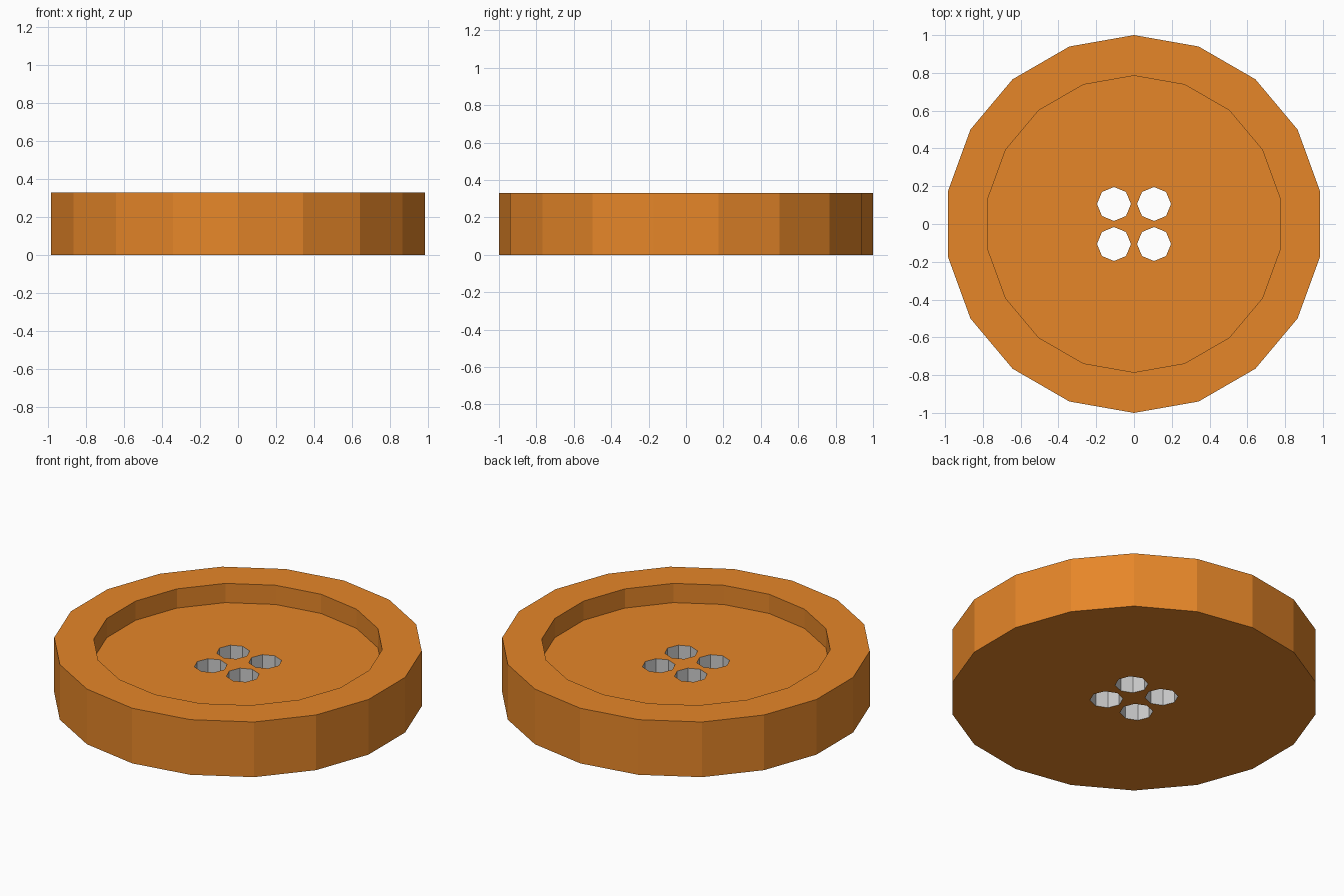
import bpy, bmesh
from math import sin, cos, pi

if "Cube" in bpy.data.objects:
    bpy.data.objects.remove(bpy.data.objects["Cube"])


def material(name, color):
    m = bpy.data.materials.new(name)
    m.diffuse_color = color
    m.use_nodes = True
    m.node_tree.nodes["Principled BSDF"].inputs["Base Color"].default_value = m.diffuse_color
    return m


MATS = [material("orange", (0.79, 0.24, 0.022, 1)),
        material("grey", (0.8, 0.8, 0.8, 1))]


def lathe(bm, profile, sides, cx=0, cy=0, mat=0):
    """Closed faceted solid from (radius, z) points, capped at both ends."""
    rings = [[bm.verts.new((cx + r * sin(2 * pi * i / sides),
                            cy + r * cos(2 * pi * i / sides), z))
              for i in range(sides)] for r, z in profile]
    faces = [bm.faces.new(rings[0]), bm.faces.new(rings[-1])]
    for a, b in zip(rings, rings[1:]):
        for i in range(sides):
            j = (i + 1) % sides
            faces.append(bm.faces.new((a[i], a[j], b[j], b[i])))
    for f in faces:
        f.material_index = mat


def finish(bm, name):
    bmesh.ops.recalc_face_normals(bm, faces=bm.faces[:])
    me = bpy.data.meshes.new(name)
    bm.to_mesh(me)
    bm.free()
    for m in MATS:
        me.materials.append(m)
    ob = bpy.data.objects.new(name, me)
    bpy.context.collection.objects.link(ob)
    return ob


# Button disc with raised rim and recessed face
bm = bmesh.new()
lathe(bm, [(1, 0), (1, 0.33), (0.785, 0.33), (0.785, 0.215)], 18)
button = finish(bm, "button")

# Four octagonal thread holes, grey inside
bm = bmesh.new()
for sx in (-1, 1):
    for sy in (-1, 1):
        lathe(bm, [(0.09, -0.2), (0.09, 0.5)], 8, 0.106 * sx, 0.106 * sy, 1)
cutter = finish(bm, "thread_hole_cutter")
cutter.hide_render = True
cutter.display_type = 'WIRE'

mod = button.modifiers.new("thread_holes", 'BOOLEAN')
mod.operation = 'DIFFERENCE'
mod.solver = 'EXACT'
mod.object = cutter
